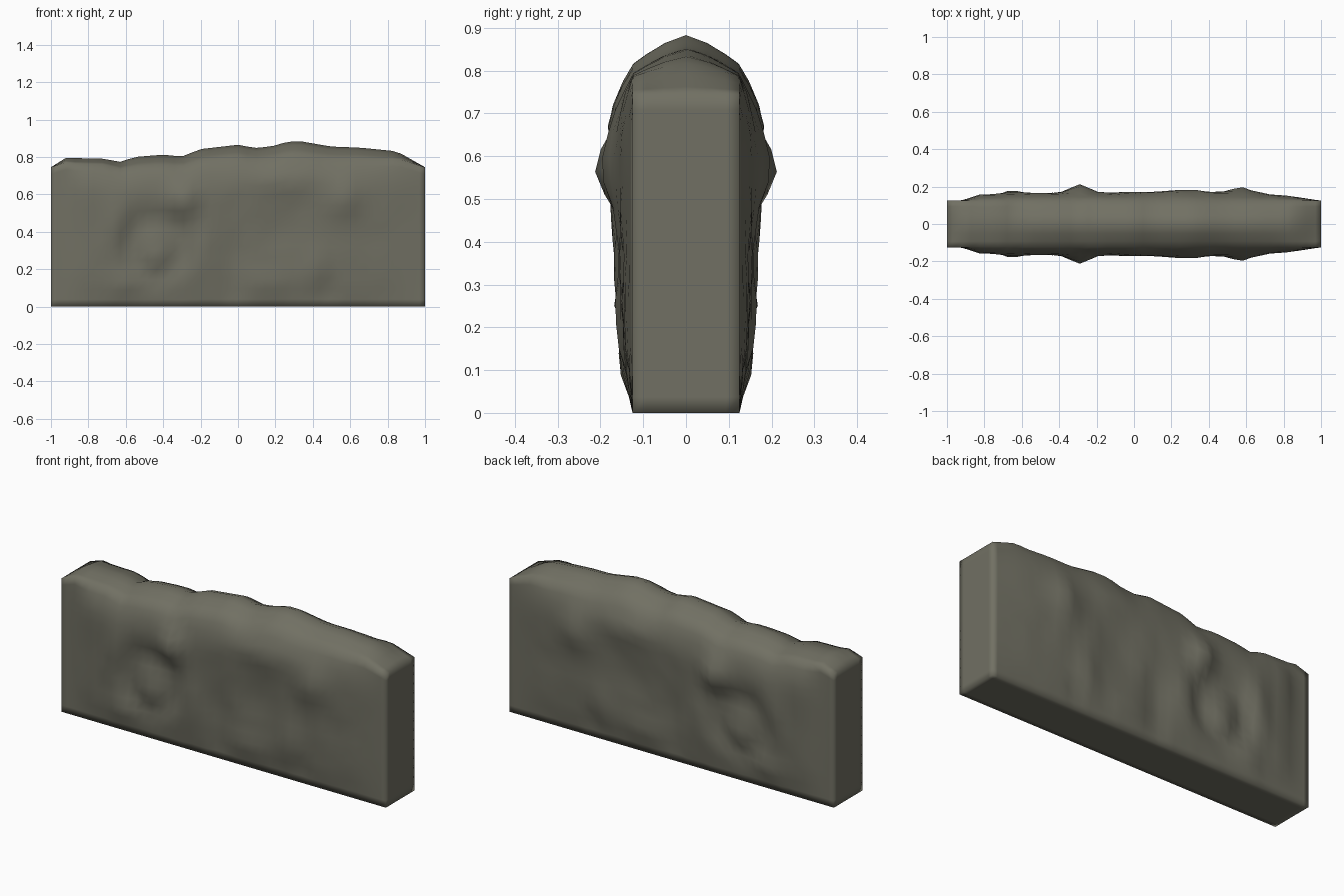
import bpy, bmesh, math, random

if "Cube" in bpy.data.objects:
    bpy.data.objects.remove(bpy.data.objects["Cube"])
random.seed(4)

def lerp(table, x):
    """Piecewise linear lookup in a short profile."""
    for (a, va), (b, vb) in zip(table, table[1:]):
        if x <= b:
            return va + (vb - va) * max(0, x - a) / (b - a)
    return table[-1][1]

# Uneven crest along the length, and how far it peaks above its edges
CREST = [(-1, .745), (-.92, .795), (-.7, .79), (-.64, .77), (-.55, .80), (-.4, .812),
         (-.3, .802), (-.2, .842), (0, .865), (.09, .848), (.18, .856), (.27, .883), (.34, .883),
         (.5, .855), (.65, .85), (.85, .83), (1, .745)]
RISE = [(-1, 0), (-.9, .03), (-.7, .03), (-.55, .05), (0, .06), (.35, .068), (.8, .05), (.92, .02), (1, 0)]
# How strongly the faces swell along the length, and the swelling by height
SWELL = [(-1, 0), (-.92, .05), (-.82, .8), (-.6, 1), (.6, 1), (.78, .75), (1, 0)]
BODY = [(0, 0), (.07, .008), (.2, .022), (.5, .03), (.75, .042), (.86, .04), (.94, .022), (1, -.002)]
# Lumps and hollows: x, z, width, height, depth
LUMPS = [(-.29, .57, .07, .08, .045), (.57, .57, .08, .1, .03), (.25, .68, .2, .06, .018),
         (-.02, .22, .06, .18, -.02), (.42, .22, .05, .12, .018), (-.44, .24, .07, .05, .028),
         (-.62, .11, .06, .05, .02), (-.66, .42, .05, .15, .024), (.22, .42, .1, .16, -.014),
         (.15, .12, .12, .06, .012), (-.2, .3, .06, .12, .018), (.48, .1, .05, .06, -.012)]

def half_thickness(x, w, z):
    t = lerp(BODY, w)
    for cx, cz, sx, sz, a in LUMPS:
        t += a * math.exp(-((x - cx) / sx) ** 2 - ((z - cz) / sz) ** 2) * min(1, w / .1)
    # Round hollow in the face
    r = math.hypot(x + .44, z - .33)
    t -= .025 * math.exp(-((r - .14) / .06) ** 2)
    return .125 + lerp(SWELL, x) * (t + random.uniform(-.003, .003) * (0 < w < 1))

xs = [-1, -.97] + [-.92 + 1.84 * i / 38 for i in range(39)] + [.97, 1]
ws = [0, .05] + [.12 + .07 * i for i in range(12)] + [.95, 1]
vs = [-1, -.75, -.4, 0, .4, .75, 1]
NX, NV, NW = len(xs) - 1, len(vs) - 1, len(ws) - 1

# Wall block: surface of a box lattice, bent to the profiles (same front and back)
bm = bmesh.new()
verts = {}
for i, x in enumerate(xs):
    rise = lerp(RISE, x)
    shoulder = lerp(CREST, x) - rise
    for k, w in enumerate(ws):
        h = half_thickness(x, w, w * shoulder)
        for j, v in enumerate(vs):
            if i in (0, NX) or j in (0, NV) or k in (0, NW):
                z = w * shoulder + (rise * (1 - abs(v) ** 1.4) if k == NW else 0)
                verts[i, j, k] = bm.verts.new((x, v * h, z))

def skin(n, m, key):
    for a in range(n):
        for b in range(m):
            bm.faces.new([verts[key(p, q)] for p, q in
                          ((a, b), (a + 1, b), (a + 1, b + 1), (a, b + 1))])

for end in (0, 1):
    skin(NX, NW, lambda p, q: (p, end * NV, q))    # front and back
    skin(NX, NV, lambda p, q: (p, q, end * NW))    # underside and crest
    skin(NV, NW, lambda p, q: (end * NX, p, q))    # two ends
bmesh.ops.recalc_face_normals(bm, faces=bm.faces)
for f in bm.faces:
    f.smooth = True

mesh = bpy.data.meshes.new("stone_wall")
bm.to_mesh(mesh)
bm.free()
stone = bpy.data.materials.new("grey_green_stone")
stone.diffuse_color = (.165, .162, .125, 1)
stone.use_nodes = True
stone.node_tree.nodes["Principled BSDF"].inputs["Base Color"].default_value = stone.diffuse_color
mesh.materials.append(stone)
wall = bpy.data.objects.new("stone_wall", mesh)
bpy.context.collection.objects.link(wall)
